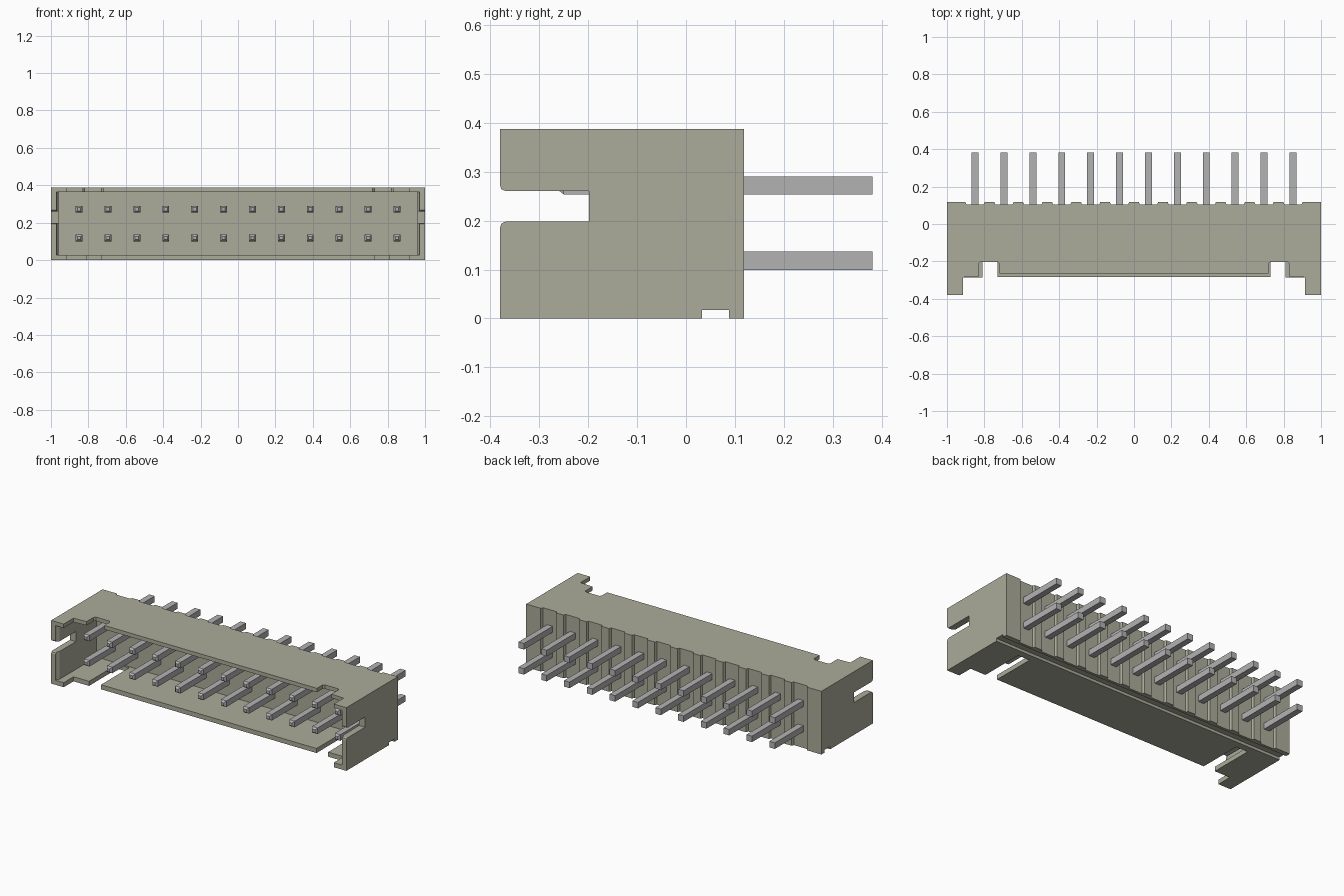
import bpy, bmesh
from mathutils import Vector

cube = bpy.data.objects.get("Cube")
if cube:
    bpy.data.objects.remove(cube, do_unlink=True)


def material(name, rgb):
    m = bpy.data.materials.new(name)
    m.use_nodes = True
    m.diffuse_color = (*rgb, 1)
    m.node_tree.nodes["Principled BSDF"].inputs["Base Color"].default_value = (*rgb, 1)
    return m


BEIGE = material("beige_plastic", (0.41, 0.41, 0.325))
METAL = material("grey_metal", (0.45, 0.45, 0.45))


def finish(name, bm, mat):
    bmesh.ops.recalc_face_normals(bm, faces=bm.faces)
    me = bpy.data.meshes.new(name)
    bm.to_mesh(me)
    bm.free()
    me.materials.append(mat)
    ob = bpy.data.objects.new(name, me)
    bpy.context.collection.objects.link(ob)
    return ob


def prism(name, pts, axis, lo, hi, mat=BEIGE):
    """Extrude a 2D outline along x (points are y, z) or along z (points are x, y)."""
    place = (lambda p, h: (h, *p)) if axis == "x" else (lambda p, h: (*p, h))
    bm = bmesh.new()
    face = bm.faces.new([bm.verts.new(place(p, lo)) for p in pts])
    ext = bmesh.ops.extrude_face_region(bm, geom=[face])
    verts = [g for g in ext["geom"] if isinstance(g, bmesh.types.BMVert)]
    bmesh.ops.translate(bm, verts=verts, vec=Vector(place((0, 0), hi - lo)))
    return finish(name, bm, mat)


def mirrored(half):
    """Complete an outline drawn on the -x side, keeping its winding."""
    return half + [(-x, y) for x, y in reversed(half)]


def carve(target, cutter):
    mod = target.modifiers.new("cut", "BOOLEAN")
    mod.operation = "DIFFERENCE"
    mod.solver = "EXACT"
    mod.object = cutter
    cutter.hide_render = True
    bpy.context.view_layer.objects.active = target
    bpy.ops.object.modifier_apply(modifier=mod.name)
    bpy.data.objects.remove(cutter, do_unlink=True)


COUNT = 12
PITCH = 1.7 / (COUNT - 1)
PIN_X = [-0.85 + i * PITCH for i in range(COUNT)]
H = 0.387

# Housing block with shallow vertical recesses behind each pin
outline = [(1, -0.38), (-1, -0.38), (-1, 0.118)]
for x in PIN_X:
    outline += [(x - 0.052, 0.118), (x - 0.046, 0.104), (x + 0.046, 0.104), (x + 0.052, 0.118)]
outline.append((1, 0.118))
housing = prism("housing", outline, "z", 0, H)

# Open cavity with a small lead-in at its mouth
cavity = mirrored([(-0.97, -0.5), (-0.97, -0.37), (-0.96, -0.355), (-0.96, 0.0)])
carve(housing, prism("cavity_cutter", cavity, "z", 0.028, 0.363))

# Stepped front edges of the top and bottom walls
top_edge = mirrored([(-0.915, -0.5), (-0.915, -0.285), (-0.83, -0.28), (-0.83, -0.212),
                     (-0.82, -0.202), (-0.73, -0.202), (-0.72, -0.212), (-0.72, -0.265)])
carve(housing, prism("top_edge_cutter", top_edge, "z", 0.2, 0.5))
bottom_edge = mirrored([(-0.915, -0.5), (-0.915, -0.285), (-0.81, -0.285), (-0.81, -0.01),
                        (-0.73, -0.01), (-0.73, -0.283)])
carve(housing, prism("bottom_edge_cutter", bottom_edge, "z", -0.1, 0.2))

# Slots in both end walls, rounded at the mouth
slot = [(-0.5, 0.185), (-0.38, 0.185), (-0.377, 0.194), (-0.368, 0.198), (-0.198, 0.198),
        (-0.198, 0.26), (-0.368, 0.26), (-0.377, 0.264), (-0.38, 0.273), (-0.5, 0.273)]
for lo, hi in ((-1.1, -0.9), (0.9, 1.1)):
    carve(housing, prism("slot_cutter", slot, "x", lo, hi))

# Groove along the underside near the back
groove = [(0.033, -0.1), (0.088, -0.1), (0.088, 0.017), (0.033, 0.017)]
carve(housing, prism("groove_cutter", groove, "x", -1.1, 1.1))


# Square pins with tapered front tips
def pin(name, x, z):
    bm = bmesh.new()
    rings = []
    for y, r in ((-0.262, 0.009), (-0.25, 0.0185), (0.381, 0.0185)):
        rings.append([bm.verts.new((x + sx * r, y, z + sz * r))
                      for sx, sz in ((-1, -1), (1, -1), (1, 1), (-1, 1))])
    for a, b in zip(rings, rings[1:]):
        for i in range(4):
            j = (i + 1) % 4
            bm.faces.new((a[i], a[j], b[j], b[i]))
    bm.faces.new(rings[0])
    bm.faces.new(rings[-1])
    return finish(name, bm, METAL)


for row, z in (("lower", 0.118), ("upper", 0.272)):
    for i, x in enumerate(PIN_X):
        pin(f"{row}_pin_{i + 1}", x, z)
